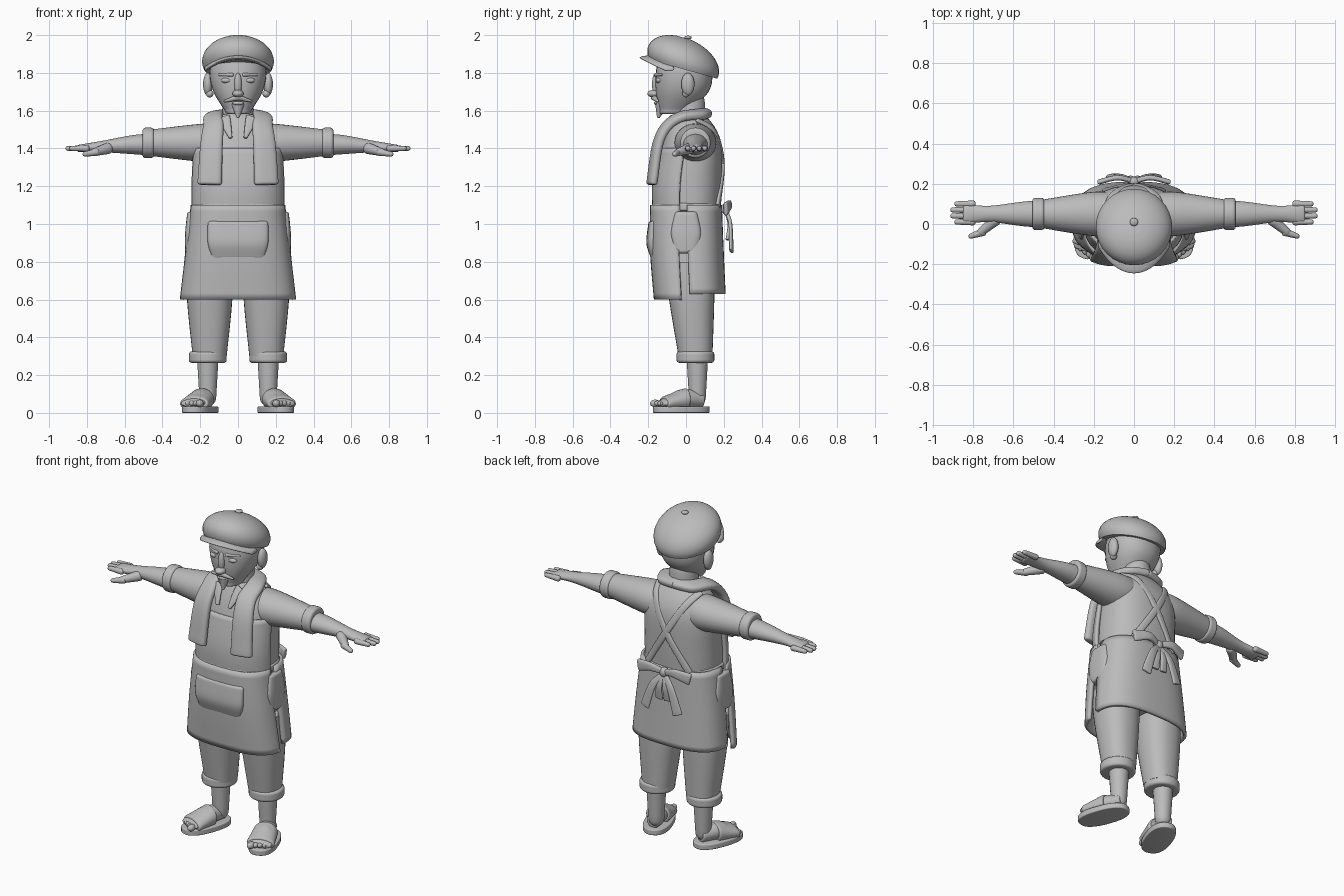
import bpy, bmesh
from math import sin, cos, pi, radians, sqrt
from mathutils import Vector, Matrix

default_cube = bpy.data.objects.get("Cube")
if default_cube:
    bpy.data.objects.remove(default_cube)

clay = bpy.data.materials.new("clay_grey")
clay.use_nodes = True
grey = (0.5, 0.5, 0.5, 1)
clay.diffuse_color = grey
clay.node_tree.nodes["Principled BSDF"].inputs["Base Color"].default_value = grey
parts = []


def finish(name, mesh_data, mirror):
    """Turn a bmesh into a named object, optionally mirrored left to right."""
    bmesh.ops.recalc_face_normals(mesh_data, faces=mesh_data.faces)
    mesh = bpy.data.meshes.new(name)
    mesh_data.to_mesh(mesh)
    mesh_data.free()
    mesh.materials.append(clay)
    part = bpy.data.objects.new(name, mesh)
    bpy.context.collection.objects.link(part)
    if mirror:
        part.modifiers.new("mirror", 'MIRROR')
    parts.append(part)
    return part


def blob(name, centre, size, mirror=False):
    """Ellipsoid with the given half sizes."""
    mesh_data = bmesh.new()
    place = Matrix.Translation(centre) @ Matrix.Diagonal((*size, 1))
    bmesh.ops.create_uvsphere(mesh_data, u_segments=24, v_segments=16, radius=1, matrix=place)
    finish(name, mesh_data, mirror)


def smooth_sections(rows, steps=5):
    """Pass a smooth curve through a list of (centre, u, v) sections."""
    result = []
    last = len(rows) - 1
    for i in range(last):
        before, start, end, after = (rows[min(max(i + k, 0), last)] for k in (-1, 0, 1, 2))
        for step in range(steps):
            t = step / steps
            result.append([q + (r - p) * t / 2 + (p - q * 2.5 + r * 2 - s / 2) * t ** 2
                           + (q * 3 - p - r * 3 + s) * t ** 3 / 2
                           for p, q, r, s in zip(before, start, end, after)])
    return result + [rows[-1]]


def round_end(end, neighbour, radius):
    """Sections that close an end with a quarter round."""
    axis = (end[0] - neighbour[0]).normalized()
    result = []
    for step in range(1, 5):
        angle = step * pi / 8
        cut = radius * (1 - cos(angle))
        sides = [w * max(1 - cut / w.length, 0.02) for w in end[1:]]
        result.append([end[0] + axis * radius * sin(angle)] + sides)
    return result


def sweep(name, rows, power=2, mirror=False, rounding=0, arc=None, segments=32):
    """Skin superellipse sections; an arc in degrees makes an open, thickened panel."""
    sections = smooth_sections([tuple(Vector(w) for w in row) for row in rows])
    if rounding:
        bottom = round_end(sections[0], sections[1], rounding)
        top = round_end(sections[-1], sections[-2], rounding)
        sections = bottom[::-1] + sections + top
    first, last = arc or (0, 360)
    count = segments + 1 if arc else segments
    mesh_data = bmesh.new()
    rings = []
    for centre, u, v in sections:
        ring = []
        for k in range(count):
            angle = radians(first + (last - first) * k / segments)
            a, b = (abs(f) ** (2 / power) * (1 if f > 0 else -1) for f in (cos(angle), sin(angle)))
            ring.append(mesh_data.verts.new(centre + u * a + v * b))
        rings.append(ring)
    for low, high in zip(rings, rings[1:]):
        for k in range(segments):
            j = (k + 1) % count
            mesh_data.faces.new((low[k], low[j], high[j], high[k]))
    if not arc:
        mesh_data.faces.new(rings[0])
        mesh_data.faces.new(rings[-1])
    part = finish(name, mesh_data, mirror)
    if arc:
        shell = part.modifiers.new("thickness", 'SOLIDIFY')
        shell.thickness, shell.offset = 0.02, 0


def stack(name, rows, x=0, tilt=0, **options):
    """Upright loft from rows of height, front, back and half width."""
    sections = []
    for z, front, back, width in rows:
        depth = (back - front) / 2
        sections.append(((x, (front + back) / 2, z), (width, 0, 0), (0, depth, depth * tilt)))
    sweep(name, sections, **options)


def arm(name, rows, **options):
    """Sideways loft from rows of reach, height, half depth and half height."""
    sections = [((x, 0.05, z), (0, depth, 0), (0, 0, height)) for x, z, depth, height in rows]
    sweep(name, sections, mirror=True, **options)


def taper(name, start, end, thick, thin, mirror=True):
    """Round tapered rod with soft ends."""
    axis = Vector(end) - Vector(start)
    u = axis.orthogonal().normalized()
    v = axis.cross(u).normalized()
    sections = [(start, u * thick, v * thick), (end, u * thin, v * thin)]
    sweep(name, sections, mirror=mirror, rounding=thin, segments=20)


def cloth(name, path, start_width, end_width, thickness):
    """Pair of flat strips that lie against the body along a path."""
    points = [Vector(p) for p in path]
    last = len(points) - 1
    sections = []
    for i, point in enumerate(points):
        along = points[min(i + 1, last)] - points[max(i - 1, 0)]
        outward = point - Vector((point.x * 0.7, 0.05, min(point.z, 1.45)))
        across = along.cross(outward).normalized()
        width = start_width + (end_width - start_width) * i / last
        sections.append((point, across * width, along.cross(across).normalized() * thickness))
    sweep(name, sections, power=2.7, rounding=thickness / 2, mirror=True)


# Shirt, bib, neck and collar
torso = [(1, -.16, .18, .23), (1.2, -.17, .19, .23), (1.4, -.13, .19, .22),
         (1.5, -.1, .16, .18), (1.58, -.06, .1, .09)]
stack("shirt", torso, power=2.4)
stack("bib", [(z, front, back, width + .01) for z, front, back, width in torso[:3]],
      power=2.4, arc=(190, 350))
taper("neck", (0, .02, 1.5), (0, .02, 1.65), .09, .08, mirror=False)
cloth("collar", [(.08, -.08, 1.56), (.06, -.11, 1.52), (.04, -.14, 1.46)], .04, .01, .01)

# Arms and hands
arm("sleeve", [(.08, 1.43, .1, .1), (.2, 1.43, .11, .1), (.46, 1.43, .07, .07)])
arm("sleeve_cuff", [(.46, 1.43, .08, .08), (.49, 1.43, .08, .08)], rounding=.015)
arm("forearm", [(.44, 1.42, .07, .06), (.56, 1.42, .06, .05), (.72, 1.41, .04, .03),
                (.84, 1.4, .05, .02)], rounding=.01)
for i in range(4):
    y = .01 + .03 * i
    reach = .9 if i in (1, 2) else .88
    taper("finger", (.8, y, 1.4), (reach, y, 1.4), .017, .013)
taper("thumb", (.69, .02, 1.4), (.76, -.04, 1.38), .03, .02)
taper("thumb_tip", (.75, -.04, 1.38), (.81, -.06, 1.37), .02, .013)

# Head and face
stack("head", [(1.6, -.14, .02, .07), (1.7, -.16, .12, .13), (1.8, -.16, .14, .15),
               (1.9, -.14, .12, .13)], rounding=.02, power=2.2)
blob("nose_tip", (0, -.17, 1.69), (.03, .035, .02))
blob("nose_bridge", (0, -.16, 1.74), (.02, .02, .06))
taper("goatee", (0, -.13, 1.63), (0, -.145, 1.57), .035, .01, mirror=False)
blob("lower_lip", (0, -.16, 1.64), (.03, .01, .01))
taper("moustache", (0, -.17, 1.67), (.07, -.15, 1.65), .016, .006)
taper("eyebrow", (.03, -.16, 1.79), (.1, -.13, 1.79), .01, .006)
blob("eyelid", (.06, -.14, 1.76), (.03, .02, .015), mirror=True)
blob("ear", (.16, .01, 1.74), (.025, .035, .06), mirror=True)
blob("ear_lobe", (.15, 0, 1.69), (.02, .02, .02), mirror=True)

# Flat cap: tilted dome, drooping brim and button
dome = []
for degrees in range(-18, 90, 12):
    angle = radians(degrees)
    radius = .19 * cos(angle)
    dome.append((1.86 + .13 * sin(angle), -.015 - radius, -.015 + radius, radius))
stack("cap", dome, tilt=-.28)
brim = []
for step in range(-9, 10):
    t = step / 10
    brim.append(((.19 * t, .1 * t * t - .175, 1.88 - .07 * t * t),
                 (0, .07 * sqrt(1 - t * t), 0), (0, 0, .013)))
sweep("brim", brim, rounding=.01)
blob("cap_button", (0, .01, 1.987), (.02, .02, .01))

# Towel around the neck
cloth("towel", [(.15, -.18, 1.22), (.14, -.15, 1.42), (.13, -.1, 1.52), (.13, -.02, 1.57),
                (.09, .07, 1.58), (0, .1, 1.59)], .065, .04, .025)

# Apron skirt, slit at the sides, with pockets
stack("apron_front", [(.6, -.16, .19, .3), (.85, -.18, .19, .27), (1.1, -.18, .19, .24)],
      power=2.8, arc=(187, 353))
stack("apron_back", [(.63, -.16, .2, .29), (.85, -.17, .19, .27), (1.1, -.17, .18, .24)],
      power=2.8, arc=(0, 180))
stack("waistband", [(1.08, -.18, .18, .24), (1.1, -.18, .18, .24)], power=2.5, rounding=.01)
stack("front_pocket", [(.83, -.19, -.15, .14), (.9, -.21, -.15, .16), (1, -.2, -.15, .16)],
      power=3, rounding=.015)
stack("side_pocket", [(.86, -.06, .06, .03), (.95, -.08, .08, .03), (1.05, -.06, .06, .02)],
      x=.25, power=3, rounding=.015, mirror=True)

# Crossed back straps
cloth("back_strap", [(.14, .06, 1.55), (.1, .15, 1.49), (0, .195, 1.32), (-.14, .17, 1.1)],
      .02, .02, .01)

# Bow at the back
blob("bow_knot", (0, .21, 1.08), (.03, .025, .03))
cloth("bow_loop", [(0, .21, 1.08), (.08, .23, 1.1), (.17, .21, 1.08)], .015, .035, .013)
cloth("bow_tail", [(0, .21, 1.07), (.06, .235, 1), (.11, .24, .86)], .015, .03, .01)
cloth("bow_inner_tail", [(0, .21, 1.07), (.02, .23, 1), (.03, .22, .92)], .01, .025, .01)

# Trousers and lower legs
stack("hips", [(.72, -.13, .16, .23), (1.05, -.15, .16, .22)], power=2.5)
stack("trouser_leg", [(.3, -.04, .14, .09), (.6, -.09, .15, .12), (.8, -.12, .15, .12)],
      x=.15, power=2.3, mirror=True)
stack("trouser_cuff", [(.28, -.05, .15, .1), (.31, -.05, .15, .1)], x=.16, rounding=.015, mirror=True)
taper("shin", (.16, .06, .3), (.16, .06, .08), .058, .045)

# Feet and sandals, turned outward
turn = radians(20)
ahead, side = Vector((sin(turn), -cos(turn), 0)), Vector((cos(turn), sin(turn), 0))


def on_foot(forward, across, height):
    return Vector((.2, -.025, height)) + ahead * forward + side * across


def foot_part(name, rows):
    """Loft along the foot from rows of reach, height, half width and half height."""
    sections = [(on_foot(reach, 0, z), side * width, (0, 0, height)) for reach, z, width, height in rows]
    sweep(name, sections, mirror=True, rounding=.01)


sweep("sandal_sole", [(on_foot(0, 0, z), ahead * .155, side * .08) for z in (.006, .028)],
      power=2.4, rounding=.006, mirror=True)
foot_part("foot", [(-.11, .07, .04, .04), (0, .075, .06, .05), (.11, .05, .065, .02)])
foot_part("sandal_strap", [(-.02, .07, .07, .06), (.09, .05, .08, .04)])
for i in range(5):
    size = .015 if i else .02
    blob("toe", on_foot(.13 - .008 * i, .025 * i - .045, .05), (size, size * 1.4, size), mirror=True)

# Smooth shading
bpy.ops.object.select_all(action='DESELECT')
for part in parts:
    part.select_set(True)
bpy.context.view_layer.objects.active = parts[0]
bpy.ops.object.shade_smooth_by_angle(angle=radians(45))
